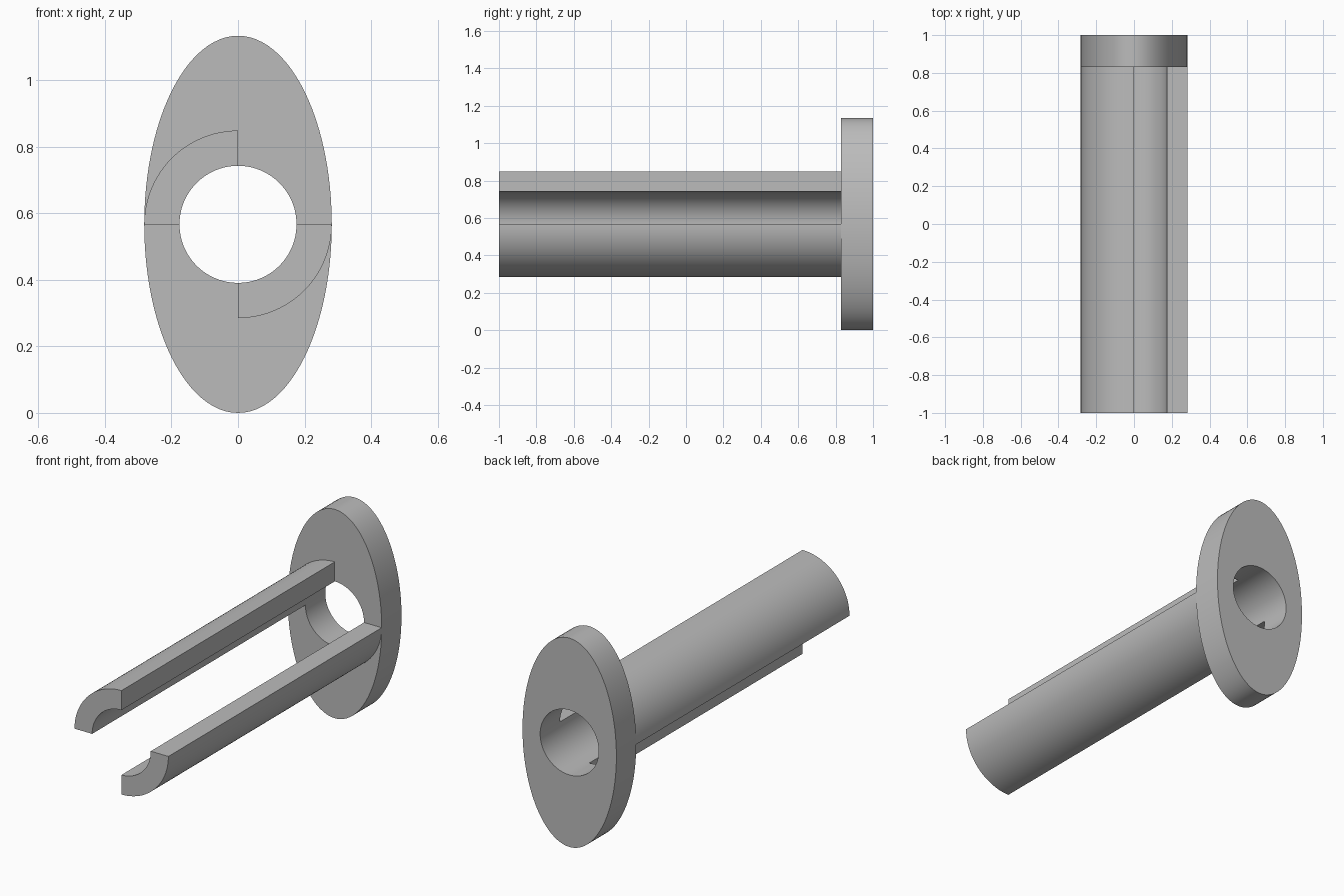
import bpy, bmesh
from math import cos, sin, pi, radians

cube = bpy.data.objects.get("Cube")
if cube:
    bpy.data.objects.remove(cube, do_unlink=True)

R_OUT, R_IN, HALF_H = 0.282, 0.176, 0.567
FRONT, PLATE, BACK = -1.0, 0.83, 1.0

grey = bpy.data.materials.new("plain grey")
grey.use_nodes = True
colour = (0.5, 0.5, 0.5, 1)
grey.diffuse_color = colour
grey.node_tree.nodes["Principled BSDF"].inputs["Base Color"].default_value = colour


def ring_sector(name, y0, y1, start, sweep, steps, height):
    """Extrude the band between the bore and an outer ellipse along y."""
    bm = bmesh.new()
    closed = sweep >= 2 * pi
    rows = []
    for i in range(steps if closed else steps + 1):
        a = start + sweep * i / steps
        rows.append([bm.verts.new((rx * cos(a), y, HALF_H + rz * sin(a)))
                     for rx, rz, y in ((R_IN, R_IN, y0), (R_OUT, height, y0),
                                       (R_OUT, height, y1), (R_IN, R_IN, y1))])
    pairs = list(zip(rows, rows[1:]))
    if closed:
        pairs.append((rows[-1], rows[0]))
    else:
        bm.faces.new(rows[0])
        bm.faces.new(rows[-1])
    for p, q in pairs:
        for k in range(4):
            n = (k + 1) % 4
            bm.faces.new((p[k], p[n], q[n], q[k]))
    bmesh.ops.recalc_face_normals(bm, faces=bm.faces[:])
    mesh = bpy.data.meshes.new(name)
    bm.to_mesh(mesh)
    bm.free()
    mesh.materials.append(grey)
    obj = bpy.data.objects.new(name, mesh)
    bpy.context.collection.objects.link(obj)
    bpy.ops.object.select_all(action='DESELECT')
    obj.select_set(True)
    bpy.context.view_layer.objects.active = obj
    bpy.ops.object.shade_smooth_by_angle(angle=radians(30))
    return obj


# Oval flange with a round bore
ring_sector("oval_flange", PLATE, BACK, 0, 2 * pi, 96, HALF_H)

# Two opposite quarter-tube prongs
ring_sector("upper_right_prong", FRONT, PLATE, pi / 2, pi / 2, 24, R_OUT)
ring_sector("lower_left_prong", FRONT, PLATE, 3 * pi / 2, pi / 2, 24, R_OUT)
